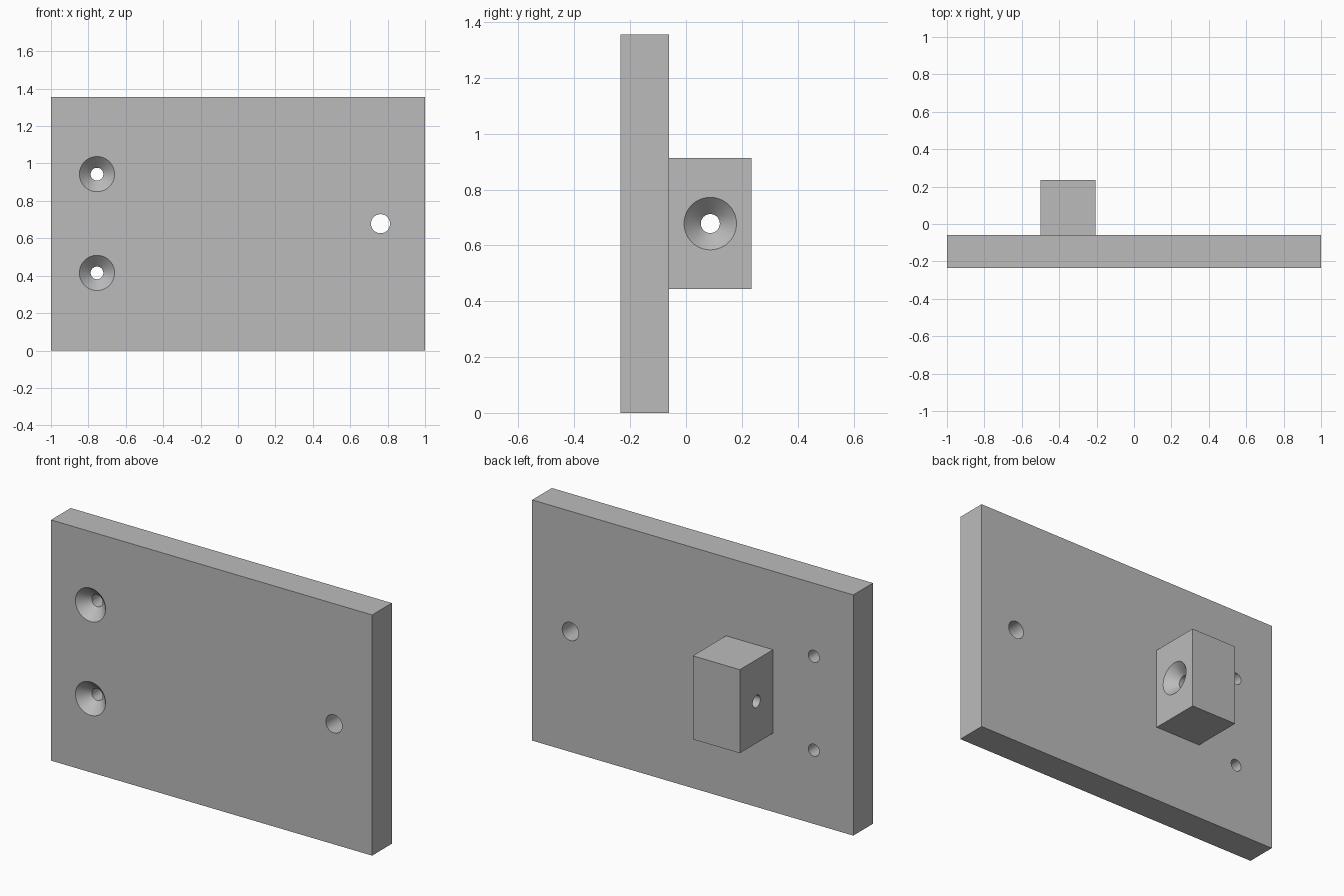
import bpy
import bmesh
from math import radians
from mathutils import Matrix, Vector

cube = bpy.data.objects.get("Cube")
if cube:
    bpy.data.objects.remove(cube, do_unlink=True)

grey = bpy.data.materials.new("plain grey")
grey.use_nodes = True
grey.diffuse_color = (0.5, 0.5, 0.5, 1)
grey.node_tree.nodes["Principled BSDF"].inputs["Base Color"].default_value = (0.5, 0.5, 0.5, 1)

TOWARD_BACK = Matrix.Rotation(radians(-90), 4, "X")   # drill along +y
TOWARD_RIGHT = Matrix.Rotation(radians(-90), 4, "Y")  # drill along -x


def finish(name, bm):
    mesh = bpy.data.meshes.new(name)
    bm.to_mesh(mesh)
    bm.free()
    mesh.materials.append(grey)
    obj = bpy.data.objects.new(name, mesh)
    bpy.context.collection.objects.link(obj)
    return obj


def box(name, low, high):
    low, high = Vector(low), Vector(high)
    bm = bmesh.new()
    place = Matrix.Translation((low + high) / 2) @ Matrix.Diagonal((high - low).to_4d())
    bmesh.ops.create_cube(bm, size=1, matrix=place)
    return finish(name, bm)


def drill(name, mouth, turn, profile):
    """Lathed cutter: profile is (radius, depth) pairs along the drill axis."""
    bm = bmesh.new()
    rings = []
    for radius, depth in profile:
        ring = bmesh.ops.create_circle(bm, segments=64, radius=radius,
                                       matrix=Matrix.Translation((0, 0, depth)))
        rings.append(ring["verts"])
    for a, b in zip(rings, rings[1:]):
        for i in range(len(a)):
            bm.faces.new((a[i - 1], a[i], b[i], b[i - 1]))
    bm.faces.new(rings[0])
    bm.faces.new(rings[-1])
    bmesh.ops.recalc_face_normals(bm, faces=bm.faces)
    bm.transform(Matrix.Translation(mouth) @ turn)
    return finish(name, bm)


def combine(target, tool, operation):
    tool.hide_render = True
    mod = target.modifiers.new(tool.name, "BOOLEAN")
    mod.operation, mod.solver, mod.object = operation, "EXACT", tool
    bpy.ops.object.select_all(action="DESELECT")
    bpy.context.view_layer.objects.active = target
    target.select_set(True)
    bpy.ops.object.modifier_apply(modifier=mod.name)
    bpy.data.objects.remove(tool, do_unlink=True)


# Upright plate with the block on its back, as one solid
FRONT, BACK, DEPTH = -0.235, -0.06, 0.235
plate = box("mounting_plate", (-1, FRONT, 0), (1, BACK, 1.355))
block = box("rear_block", (-0.5, BACK - 0.05, 0.443), (-0.207, DEPTH, 0.913))
combine(plate, block, "UNION")

# Countersunk screw holes: wide cone, then a narrow bore
RIM, BORE, SINK = 0.094, 0.034, 0.06
screw = [(RIM + 0.02, -0.02), (RIM, 0), (BORE, SINK), (BORE, 0.4)]
short_screw = screw[:3] + [(BORE, 0.2)]
for z in (0.415, 0.943):
    combine(plate, drill("screw_cutter", (-0.754, FRONT, z), TOWARD_BACK, short_screw), "DIFFERENCE")
combine(plate, drill("block_cutter", (-0.207, 0.087, 0.678), TOWARD_RIGHT, screw), "DIFFERENCE")

# Plain through hole
plain = [(0.051, -0.05), (0.051, 0.25)]
combine(plate, drill("hole_cutter", (0.762, FRONT, 0.678), TOWARD_BACK, plain), "DIFFERENCE")

bpy.ops.object.shade_smooth_by_angle(angle=radians(30))
